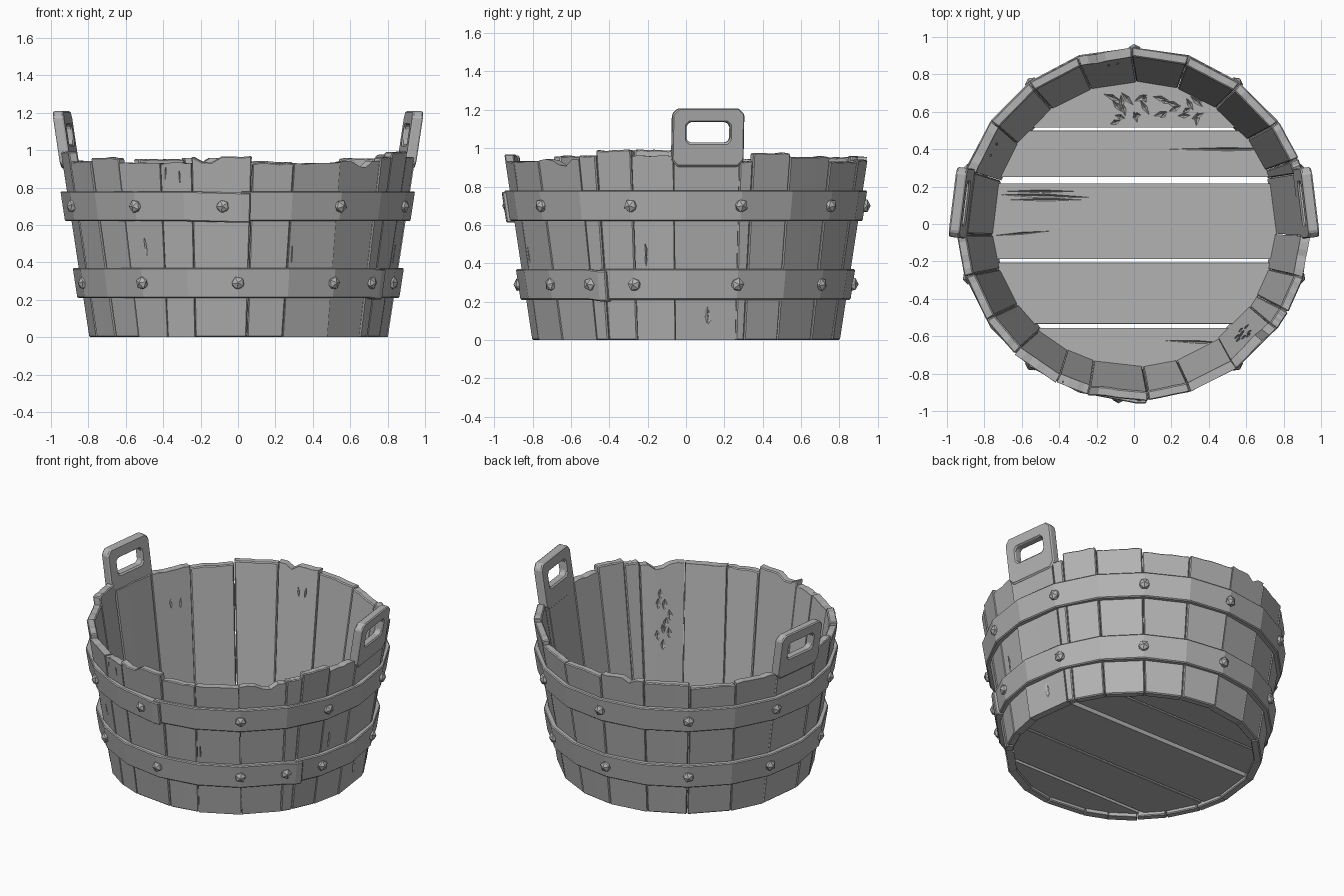
import bpy, bmesh, math, random
from mathutils import Matrix, Vector

random.seed(4)
if "Cube" in bpy.data.objects:
    bpy.data.objects.remove(bpy.data.objects["Cube"])

grey = bpy.data.materials.new("weathered_grey")
grey.use_nodes = True
COLOUR = (0.45, 0.45, 0.45, 1)
grey.diffuse_color = COLOUR
grey.node_tree.nodes["Principled BSDF"].inputs["Base Color"].default_value = COLOUR

WALL = 0.05


def radius(z):
    """Outer radius of the flared wall at a height."""
    return 0.8 + 0.153 * z


def polar(r, deg, z):
    a = math.radians(deg)
    return Vector((r * math.cos(a), r * math.sin(a), z))


def finish(bm, name, bevel=0.0):
    bmesh.ops.recalc_face_normals(bm, faces=bm.faces)
    mesh = bpy.data.meshes.new(name)
    bm.to_mesh(mesh)
    bm.free()
    mesh.materials.append(grey)
    obj = bpy.data.objects.new(name, mesh)
    bpy.context.collection.objects.link(obj)
    if bevel:
        mod = obj.modifiers.new("worn_edges", 'BEVEL')
        mod.width = bevel
        mod.segments = 1
        mod.limit_method = 'ANGLE'
        mod.angle_limit = math.radians(40)
    return obj


def sweep(sections, name, bevel):
    """Solid strip through a row of four-cornered sections."""
    bm = bmesh.new()
    rows = [[bm.verts.new(p) for p in s] for s in sections]
    for a, b in zip(rows, rows[1:]):
        for i in range(4):
            j = (i + 1) % 4
            bm.faces.new((a[i], a[j], b[j], b[i]))
    bm.faces.new(rows[0])
    bm.faces.new(rows[-1])
    return finish(bm, name, bevel)


def carve(target, splits):
    """Cut spindle-shaped splits, each a (placement, size) pair."""
    bm = bmesh.new()
    for place, size in splits:
        bmesh.ops.create_uvsphere(bm, u_segments=4, v_segments=2, radius=1,
                                  matrix=place @ Matrix.Diagonal((*size, 1)))
    cutter = finish(bm, "split_cutter")
    cutter.hide_render = True
    mod = target.modifiers.new("splits", 'BOOLEAN')
    mod.operation = 'DIFFERENCE'
    mod.solver = 'EXACT'
    mod.use_self = True
    mod.object = cutter
    bpy.context.view_layer.objects.active = target
    bpy.ops.object.modifier_apply(modifier=mod.name)
    bpy.data.objects.remove(cutter)


# Wall staves: start angle and height, going round from the handle stave
STAVES = [(-4, .95), (18, .93), (22, .975), (36, .955), (54, .93), (72, .94),
          (90, .955), (108, .95), (126, .93), (145, .94), (162, .95),
          (184, .99), (198, .94), (214, .96), (228, .93), (243, .93),
          (254, .965), (274, .93), (288, .93), (306, .94), (324, .96),
          (330, .99), (342, .96), (356, .95)]
CHIPPED = {254: (1, 2), 90: (4,), 306: (3, 4)}
COLUMNS = 6
lean = [random.uniform(-1, 1) for _ in STAVES]
lean[0] = lean[-1] = 0
staves = {}
for n, ((start, height), (end, _)) in enumerate(zip(STAVES, STAVES[1:])):
    shift = random.uniform(-0.004, 0.004)
    sections = []
    for c in range(COLUMNS + 1):
        t = c / COLUMNS
        top = height + random.uniform(-0.004, 0.004)
        if c in CHIPPED.get(start, ()):
            top -= 0.03
        section = []
        for z, inset, sign in ((0, 0, -1), (top, 0, 1), (top, WALL, 1), (0, WALL, -1)):
            r = radius(z) + shift - inset
            a = polar(r, start + 0.12 + sign * lean[n], z)
            b = polar(r, end - 0.12 + sign * lean[n + 1], z)
            section.append(a.lerp(b, t))
        sections.append(section)
    staves[start] = sweep(sections, f"stave_{n + 1:02d}", 0.006)

# Long splits and gouges in the wall
for start, deg, z, inner, count in ((228, 236, .5, False, 1), (288, 291, .5, False, 1),
                                    (243, 248, .86, False, 2), (-4, 6, .14, False, 3),
                                    (342, 348, .45, False, 2), (306, 315, .5, True, 9),
                                    (90, 98, .8, True, 2), (145, 152, .75, True, 2)):
    splits = []
    for k in range(count):
        spread = 0.25 if inner and count > 4 else 0.04
        h = z + random.uniform(-spread, spread)
        a = deg + random.uniform(-3, 3)
        r = (radius(h) - (WALL if inner else 0)) * 0.989
        place = (Matrix.Translation(polar(r, a, h)) @ Matrix.Rotation(math.radians(a), 4, 'Z')
                 @ Matrix.Rotation(random.uniform(-.15, .15), 4, 'X'))
        length = 0.06 if count > 1 else 0.14
        splits.append((place, (0.012, 0.02 if count > 2 else 0.007, length)))
    carve(staves[start], splits)

# Floor planks, with open gaps between them
FLOOR_R, FLOOR_LOW, FLOOR_TOP = 0.768, 0.025, 0.07
planks = []
for n, (y0, y1) in enumerate(((-.767, -.555), (-.535, -.205), (-.188, .216),
                              (.25, .5), (.515, .767))):
    sections = []
    for k in range(9):
        y = y0 + (y1 - y0) * k / 8
        x = math.sqrt(FLOOR_R ** 2 - y * y)
        sections.append([(-x, y, FLOOR_LOW), (x, y, FLOOR_LOW),
                         (x, y, FLOOR_TOP), (-x, y, FLOOR_TOP)])
    planks.append(sweep(sections, f"floor_plank_{n + 1}", 0.004))


def floor_split(x, y, length, width, turn=0.0):
    place = Matrix.Translation((x, y, FLOOR_TOP)) @ Matrix.Rotation(turn, 4, 'Z')
    return place, (length, width, 0.02)


carve(planks[2], [floor_split(-.48, .15, .24, .012, -.03), floor_split(-.5, .175, .18, .008),
                  floor_split(-.47, .13, .2, .008), floor_split(-.6, -.05, .15, .006, .08)])
carve(planks[0], [floor_split(.33, -.63, .18, .008, -.04)])
carve(planks[3], [floor_split(.5, .4, .24, .007)])
carve(planks[4], [floor_split(random.uniform(-.15, .36), random.uniform(.54, .68),
                              random.uniform(.02, .05), .014, random.uniform(0, 3))
                  for _ in range(26)])


# Raised carrying handles: a chamfered plate with a chamfered grip hole
def chamfered(cx, cz, w, h, c):
    return [(cx + sx * (w - dx), cz + sz * (h - dz))
            for sx, sz, order in ((1, 1, 0), (-1, 1, 1), (-1, -1, 0), (1, -1, 1))
            for dx, dz in (((0, c), (c, 0)) if order == 0 else ((c, 0), (0, c)))]


def handle(name, deg):
    outer = chamfered(0, 1.055, 0.188, 0.153, 0.03)
    inner = chamfered(0, 1.083, 0.115, 0.053, 0.018)
    turn = Matrix.Rotation(math.radians(deg), 4, 'Z')
    bm = bmesh.new()

    def layer(points, inset):
        return [bm.verts.new(turn @ Vector((radius(z) * 0.982 + 0.012 - inset, y, z)))
                for y, z in points]

    loops = [layer(outer, 0), layer(inner, 0), layer(inner, 0.058), layer(outer, 0.058)]
    for a, b in zip(loops, loops[1:] + loops[:1]):
        for i in range(8):
            j = (i + 1) % 8
            bm.faces.new((a[i], a[j], b[j], b[i]))
    finish(bm, name, 0.008)


handle("left_handle", 7)
handle("right_handle", 173)


# Hoops with a lapped seam, and their faceted rivets
def hoop(name, low, high, seam, extra):
    corners = [seam] + [a for a in range(-360, 720, 18) if seam + 2 < a < seam + 358]
    corners += [seam + 360, seam + 363]
    sections = []
    for i, deg in enumerate(corners):
        lap = 0.014 if i >= len(corners) - 2 else random.uniform(-.003, .003)
        drop = 0.008 if lap > 0.01 else 0
        sections.append([polar(radius(z) + off, deg, z - drop)
                         for z, off in ((low, -.012), (low, .028 + lap),
                                        (high, .028 + lap), (high, -.012))])
    sweep(sections, name, 0.006)
    mid = (low + high) / 2
    for n, deg in enumerate([18 + 36 * k for k in range(10) if k != 7] + extra):
        bm = bmesh.new()
        place = (Matrix.Translation(polar(radius(mid) + 0.025, deg, mid))
                 @ Matrix.Rotation(math.radians(deg), 4, 'Z')
                 @ Matrix.Rotation(math.pi / 2, 4, 'Y')
                 @ Matrix.Rotation(random.uniform(0, 6), 4, 'Z'))
        bmesh.ops.create_icosphere(bm, subdivisions=1, radius=0.038,
                                   matrix=place @ Matrix.Diagonal((1, 1, .8, 1)))
        finish(bm, f"{name}_rivet_{n + 1}")


hoop("upper_hoop", 0.62, 0.78, -89, [265])
hoop("lower_hoop", 0.21, 0.37, -31, [270, 325])
